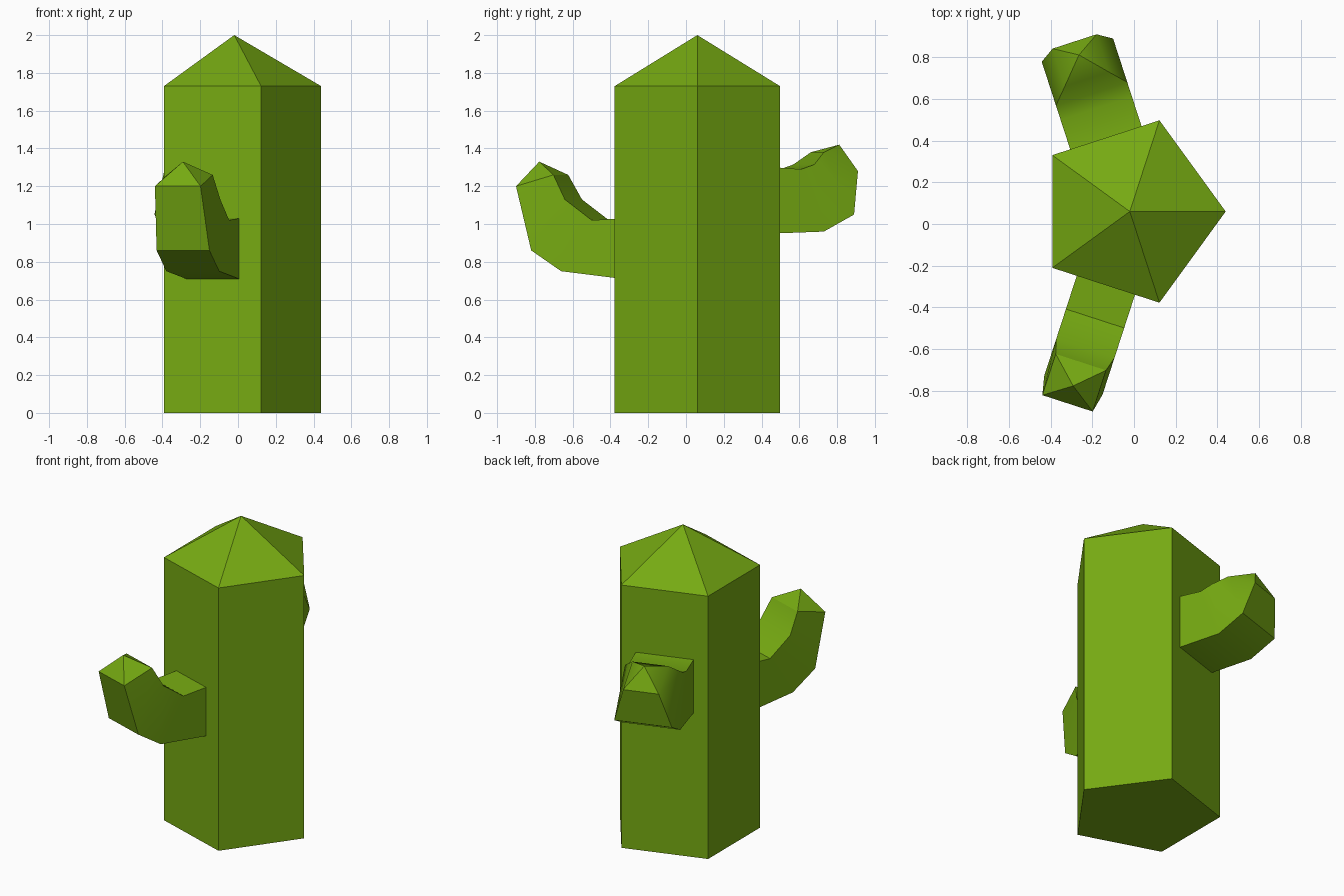
import bpy, bmesh, math
from mathutils import Vector

if "Cube" in bpy.data.objects:
    bpy.data.objects.remove(bpy.data.objects["Cube"])

green = bpy.data.materials.new("cactus_green")
green.diffuse_color = (0.18, 0.40, 0.006, 1)
green.use_nodes = True
green.node_tree.nodes["Principled BSDF"].inputs["Base Color"].default_value = green.diffuse_color
CENTRE = Vector((-0.02, 0.06, 0))
RADIUS = 0.46


def loft(name, rings, apex, close_base):
    """Skin a stack of rings, closing the far end with a fan to the apex."""
    bm = bmesh.new()
    loops = [[bm.verts.new(co) for co in ring] for ring in rings]
    tip = bm.verts.new(apex)
    n = len(rings[0])
    for low, high in zip(loops, loops[1:]):
        for i in range(n):
            j = (i + 1) % n
            bm.faces.new((low[i], low[j], high[j], high[i]))
    for i in range(n):
        bm.faces.new((loops[-1][i], loops[-1][(i + 1) % n], tip))
    if close_base:
        bm.faces.new(loops[0][::-1])
    bmesh.ops.recalc_face_normals(bm, faces=bm.faces)
    mesh = bpy.data.meshes.new(name)
    bm.to_mesh(mesh)
    bm.free()
    mesh.materials.append(green)
    ob = bpy.data.objects.new(name, mesh)
    bpy.context.collection.objects.link(ob)
    return ob


def arm(name, side, sections, tip):
    """Sections: (half width, outer reach, outer z, inner reach, inner z)."""
    a = math.radians(108 * side)
    out = Vector((math.cos(a), math.sin(a), 0))
    across = Vector((abs(out.y), side * abs(out.x), 0))

    def point(reach, offset, z):
        return CENTRE + out * reach + across * offset + Vector((0, 0, z))

    rings = [[point(so, -w, zo), point(so, w, zo), point(si, w, zi), point(si, -w, zi)]
             for w, so, zo, si, zi in sections]
    ob = loft(name, rings, point(tip[0], 0, tip[1]), False)
    bpy.ops.object.select_all(action='DESELECT')
    ob.select_set(True)
    bpy.context.view_layer.objects.active = ob
    bpy.ops.object.shade_smooth_by_angle(angle=math.radians(30))


# Five-sided trunk with a pointed top
pentagon = [CENTRE + RADIUS * Vector((math.cos(i * math.tau / 5), math.sin(i * math.tau / 5), 0))
            for i in range(5)]
loft("trunk", [[p + Vector((0, 0, z)) for p in pentagon] for z in (0, 1.73)],
     CENTRE + Vector((0, 0, 2)), True)

# Arms growing from two trunk faces and bending upwards
arm("front_arm", -1, [(0.147, 0.372, 0.71, 0.372, 1.03),
                      (0.147, 0.71, 0.75, 0.54, 1.02),
                      (0.147, 0.877, 0.86, 0.69, 1.13),
                      (0.127, 0.968, 1.20, 0.76, 1.26)], (0.88, 1.33))
arm("back_arm", 1, [(0.18, 0.372, 0.95, 0.372, 1.30),
                    (0.18, 0.646, 0.96, 0.52, 1.29),
                    (0.18, 0.814, 1.05, 0.593, 1.315),
                    (0.111, 0.858, 1.28, 0.668, 1.38)], (0.79, 1.42))
